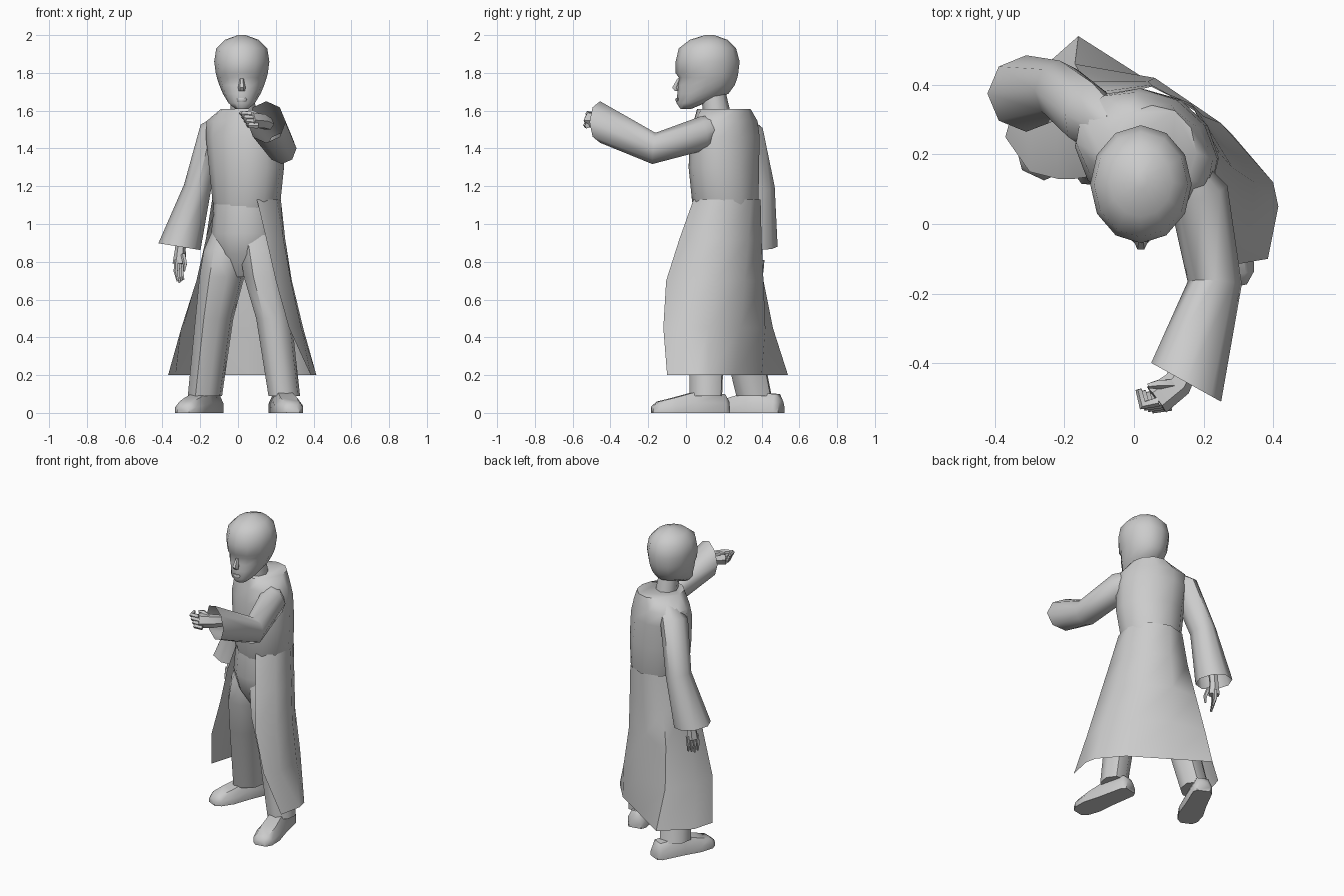
import bpy, bmesh, math
from mathutils import Vector

YAW = math.radians(-30)      # the body is turned, the head looks straight ahead


def loft(name, rings, closed=True, cap_start=True, cap_end=True, angle=50):
    """Skin a list of equal-length point rings."""
    bm = bmesh.new()
    rows = [[bm.verts.new(p) for p in r] for r in rings]
    n = len(rows[0])
    for a, b in zip(rows, rows[1:]):
        for i in range(n if closed else n - 1):
            j = (i + 1) % n
            bm.faces.new((a[i], a[j], b[j], b[i]))
    if closed and cap_start:
        bm.faces.new(rows[0])
    if closed and cap_end:
        bm.faces.new(rows[-1])
    bmesh.ops.recalc_face_normals(bm, faces=bm.faces)
    me = bpy.data.meshes.new(name)
    bm.to_mesh(me)
    bm.free()
    ob = bpy.data.objects.new(name, me)
    bpy.context.collection.objects.link(ob)
    bpy.ops.object.select_all(action='DESELECT')
    ob.select_set(True)
    bpy.context.view_layer.objects.active = ob
    bpy.ops.object.shade_smooth_by_angle(angle=math.radians(angle))
    return ob


def ring(c, rx, ry, normal=(0, 0, 1), sides=8, yaw=0.0):
    """Ellipse around c, facing along normal."""
    n = Vector(normal).normalized()
    ref = Vector((0, 1, 0)) if abs(n.z) > 0.7 else Vector((0, 0, 1))
    u = ref.cross(n).normalized()
    v = n.cross(u)
    pts = []
    for i in range(sides):
        a = 2 * math.pi * i / sides
        x, y = rx * math.cos(a), ry * math.sin(a)
        x, y = (x * math.cos(yaw) - y * math.sin(yaw),
                x * math.sin(yaw) + y * math.cos(yaw))
        pts.append(Vector(c) + u * x + v * y)
    return pts


def limb(name, path, sides=6):
    """Tapered tube through (point, radius) pairs."""
    pts = [Vector(p) for p, r in path]
    return loft(name, [ring(p, r, r, pts[min(i + 1, len(pts) - 1)] - pts[max(i - 1, 0)], sides)
                       for i, (p, r) in enumerate(path)])


# Head: z, half width, front y, back y
HEAD = [(1.61, .035, -.03, .03), (1.64, .07, -.05, .1), (1.69, .1, -.046, .225),
        (1.735, .119, -.046, .258), (1.775, .132, -.038, .272), (1.80, .138, -.056, .277),
        (1.86, .146, -.055, .284), (1.93, .135, -.038, .265), (1.975, .09, .02, .22),
        (2.0, .02, .1, .15)]
loft("head", [ring((.02, (f + b) / 2, z), w, (b - f) / 2, sides=12) for z, w, f, b in HEAD])
loft("nose", [ring((.02, -.035, 1.77), .01, .012, sides=6),
              ring((.02, -.052, 1.722), .02, .024, sides=6),
              ring((.02, -.046, 1.705), .016, .016, sides=6)])
loft("lips", [ring((.02, -.045, 1.668), .022, .008), ring((.02, -.045, 1.658), .028, .013),
              ring((.02, -.042, 1.645), .018, .01)])
loft("neck", [ring((.03, .17, 1.55), .07, .075), ring((.02, .14, 1.72), .062, .065)])

# Coat body: z, centre x, centre y, half width, half depth
TORSO = [(1.04, .045, .21, .15, .15), (1.12, .045, .208, .182, .174), (1.3, .045, .2, .205, .18),
         (1.46, .035, .205, .215, .175), (1.545, .03, .21, .21, .155), (1.61, .045, .2, .13, .145)]
loft("coat_body", [ring((x, y, z), w, d, sides=12, yaw=YAW) for z, x, y, w, d in TORSO])

# Open coat skirt, from the left front edge round the back to the right front edge
SKIRT = [
    (1.13, [(-.1, .14), (-.137, .26), (-.07, .365), (.05, .395), (.165, .345), (.227, .22), (.205, .1), (.1, .04)]),
    (.92, [(-.17, .13), (-.17, .26), (-.1, .38), (.05, .4), (.18, .33), (.25, .2), (.24, .05), (.15, -.035)]),
    (.7, [(-.22, .13), (-.22, .27), (-.14, .41), (.04, .41), (.2, .31), (.285, .16), (.28, 0), (.2, -.105)]),
    (.45, [(-.3, .15), (-.29, .31), (-.17, .46), (.06, .42), (.25, .29), (.345, .12), (.335, -.04), (.27, -.12)]),
    (.2, [(-.37, .25), (-.33, .39), (-.16, .54), (.06, .4), (.28, .26), (.4, .12), (.415, .05), (.385, -.1)])]
loft("coat_skirt", [[(x, y, z) for x, y in row] for z, row in SKIRT], closed=False)

# Sleeves, open at the flared cuffs
loft("lowered_sleeve", [
    ring((-.06, .27, 1.55), .05, .06, (-.8, .3, -.85)),
    ring((-.135, .315, 1.485), .075, .095, (-.55, .3, -.85)),
    ring((-.215, .385, 1.19), .073, .085, (-.25, .1, -.95)),
    ring((-.31, .375, .88), .113, .11, (-.16, 0, -1))], cap_end=False)
loft("raised_sleeve", [
    ring((.12, .18, 1.52), .06, .06, (.4, -1, 0)),
    ring((.185, .09, 1.48), .086, .09, (.25, -1, -.2)),
    ring((.232, -.17, 1.4), .078, .083, (-.05, -1, .1)),
    ring((.15, -.455, 1.54), .115, .11, (-.5, -.9, 0))], cap_end=False)

# Hands
limb("lowered_palm", [((-.295, .38, .96), .03), ((-.305, .38, .87), .028), ((-.31, .375, .79), .036)])
for i in range(4):
    y = .35 + .018 * i
    x = -.325 + .01 * i
    limb("lowered_finger", [((x, y, .81), .012), ((x - .004, y - .005, .75), .012),
                            ((x + .006, y - .015, .69 + .008 * abs(i - 1)), .006)], 5)
limb("lowered_thumb", [((-.29, .35, .84), .013), ((-.28, .33, .79), .012), ((-.285, .325, .75), .006)], 5)
limb("raised_palm", [((.16, -.39, 1.53), .035), ((.125, -.46, 1.545), .042), ((.065, -.505, 1.55), .046)])
for i in range(4):
    o = Vector((.012 * i, -.004 * i, -.02 * i))
    limb("raised_finger", [(o + Vector(p), r) for p, r in
         (((.07, -.51, 1.58), .015), ((.025, -.52, 1.583), .015), ((.014, -.475, 1.586), .01))], 5)
limb("raised_thumb", [((.11, -.46, 1.57), .016), ((.07, -.46, 1.59), .014), ((.04, -.465, 1.59), .008)], 5)

# Trousers: the leg tops sink into the seat
loft("trouser_seat", [ring((.04, .21, 1.12), .168, .165, sides=12, yaw=YAW),
                      ring((.035, .205, .95), .178, .172, sides=12, yaw=YAW),
                      ring((.03, .205, .84), .165, .14, sides=12, yaw=YAW),
                      ring((.03, .2, .72), .04, .06, sides=12, yaw=YAW)])
LEGS = {"left_leg": [((-.03, .23, 1.0), .09), ((-.06, .23, .86), .12), ((-.085, .23, .72), .118),
                     ((-.125, .27, .5), .1), ((-.175, .36, .09), .09)],
        "right_leg": [((.09, .17, 1.0), .09), ((.125, .15, .86), .115), ((.145, .13, .72), .113),
                      ((.19, .11, .5), .093), ((.245, .105, .09), .083)]}
for name, path in LEGS.items():
    loft(name, [ring(p, r, r * 1.12, yaw=YAW) for p, r in path])

# Shoes: position along the foot, half width, height
SHOE = [(0, .04, .06), (.06, .058, .1), (.45, .064, .11), (.72, .075, .08), (.92, .062, .06), (1, .035, .035)]
SECTION = [(-1, 0), (-1, .5), (-.6, 1), (.6, 1), (1, .5), (1, 0)]
for name, heel, toe in (("left_shoe", (-.12, .505), (-.29, .14)),
                        ("right_shoe", (.215, .225), (.29, -.18))):
    h, t = Vector(heel), Vector(toe)
    d = t - h
    side = Vector((-d.y, d.x)).normalized()
    rings = []
    for s, w, height in SHOE:
        c = h + d * s
        rings.append([(c.x + side.x * w * a, c.y + side.y * w * a, height * b) for a, b in SECTION])
    loft(name, rings)
